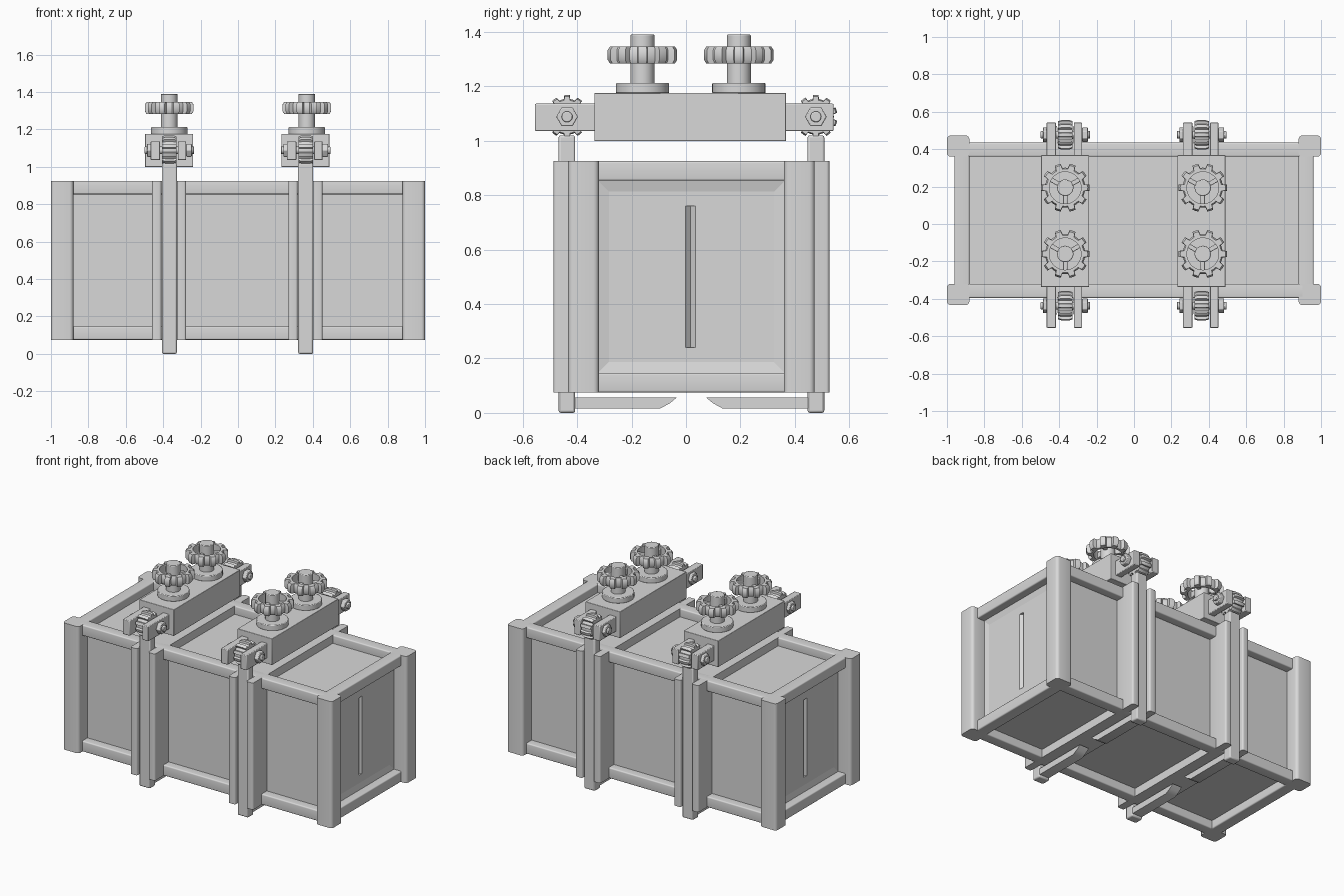
import bpy, bmesh
from math import pi, cos, sin
from mathutils import Matrix, Vector

if "Cube" in bpy.data.objects:
    bpy.data.objects.remove(bpy.data.objects["Cube"], do_unlink=True)

grey = bpy.data.materials.new("light_grey")
grey.use_nodes = True
grey.diffuse_color = (0.69, 0.69, 0.69, 1)
grey.node_tree.nodes["Principled BSDF"].inputs["Base Color"].default_value = (0.69, 0.69, 0.69, 1)

YC = 0.02              # crate centre line
SIDES = (-1, 1)
CLAMPS = ((-0.367, -0.368), (0.362, 0.368))   # strap and knob positions


def shade(ob, angle):
    bpy.ops.object.select_all(action="DESELECT")
    bpy.context.view_layer.objects.active = ob
    ob.select_set(True)
    bpy.ops.object.shade_smooth_by_angle(angle=angle)


def finish(name, bm, bevel=0.0, segments=2):
    bmesh.ops.recalc_face_normals(bm, faces=bm.faces)
    mesh = bpy.data.meshes.new(name)
    bm.to_mesh(mesh)
    bm.free()
    mesh.materials.append(grey)
    ob = bpy.data.objects.new(name, mesh)
    bpy.context.collection.objects.link(ob)
    if bevel:
        mod = ob.modifiers.new("bevel", "BEVEL")
        mod.width, mod.segments = bevel, segments
        mod.limit_method = "ANGLE"
    shade(ob, 0.6)
    return ob


def block(x, y, z):
    bm = bmesh.new()
    bmesh.ops.create_cube(bm, size=1)
    spans = [sorted(s) for s in (x, y, z)]
    bmesh.ops.scale(bm, vec=[b - a for a, b in spans], verts=bm.verts)
    bmesh.ops.translate(bm, vec=[(a + b) / 2 for a, b in spans], verts=bm.verts)
    return bm


def box(name, x, y, z, bevel=0.006, segments=2):
    return finish(name, block(x, y, z), bevel, segments)


def bar(name, x, y, z, axis, radius):
    # box rounded only along its length, with square ends
    bm = block(x, y, z)
    edges = [e for e in bm.edges if abs((e.verts[0].co - e.verts[1].co).normalized()[axis]) > 0.9]
    bmesh.ops.bevel(bm, geom=edges, offset=radius, segments=4, profile=0.5, affect="EDGES")
    return finish(name, bm)


def turn(bm, axis, at):
    if axis == "X":
        bmesh.ops.rotate(bm, matrix=Matrix.Rotation(pi / 2, 3, "Y"), verts=bm.verts)
    bmesh.ops.translate(bm, vec=at, verts=bm.verts)


def cylinder(name, at, radius, length, axis="Z", sides=32, bevel=0.004):
    bm = bmesh.new()
    bmesh.ops.create_cone(bm, cap_ends=True, segments=sides, radius1=radius,
                          radius2=radius, depth=length)
    turn(bm, axis, at)
    return finish(name, bm, bevel)


def gear(name, at, inner, root, tip, width, axis="Z", teeth=10):
    # toothed ring with chamfered rims, bridged to an inner wall
    bm = bmesh.new()
    rings = []
    for z, shrink in ((-0.5, 0.93), (-0.28, 1), (0.28, 1), (0.5, 0.93)):
        ring = []
        for t in range(teeth):
            for part, r in ((-0.5, root), (-0.28, root), (-0.2, tip), (0, tip), (0.2, tip), (0.28, root)):
                a = (t + part) * 2 * pi / teeth
                ring.append(bm.verts.new((r * shrink * cos(a), r * shrink * sin(a), z * width)))
        rings.append(ring)
    for z in (0.5, -0.5):
        rings.append([bm.verts.new((*(v.co.xy.normalized() * inner), z * width)) for v in rings[0]])
    count = len(rings[0])
    for k, ring in enumerate(rings):
        above = rings[(k + 1) % len(rings)]
        for i in range(count):
            j = (i + 1) % count
            bm.faces.new((ring[i], ring[j], above[j], above[i]))
    turn(bm, axis, at)
    return finish(name, bm)


def prism(name, points, x):
    # side profile in (y, z), extruded along x
    bm = bmesh.new()
    face = bm.faces.new([bm.verts.new((x[0], y, z)) for y, z in points])
    out = bmesh.ops.extrude_face_region(bm, geom=[face])
    bmesh.ops.translate(bm, vec=(x[1] - x[0], 0, 0),
                        verts=[v for v in out["geom"] if isinstance(v, bmesh.types.BMVert)])
    return finish(name, bm)


def ys(s, a, b):
    return (YC + s * a, YC + s * b)


# Crate body, sunk behind its frame, with slightly dished ends
bm = block((-0.91, 0.91), ys(1, -0.36, 0.36), (0.13, 0.87))
ends = [f for f in bm.faces if abs(f.calc_center_median().x) > 0.9]
bmesh.ops.inset_individual(bm, faces=ends, thickness=0.08, depth=-0.012)
body = finish("crate_body", bm)
for s in SIDES:
    # tapered groove down the middle of each end
    bm = bmesh.new()
    bmesh.ops.create_cone(bm, cap_ends=True, segments=4, radius1=0.02, radius2=0.02, depth=0.52)
    bmesh.ops.translate(bm, vec=(s * 0.9, YC - 0.003, 0.5), verts=bm.verts)
    cutter = finish("groove_cutter", bm)
    cutter.hide_render = True
    mod = body.modifiers.new("groove", "BOOLEAN")
    mod.operation, mod.object, mod.solver = "DIFFERENCE", cutter, "EXACT"
    bpy.context.view_layer.objects.active = body
    bpy.ops.object.modifier_apply(modifier=mod.name)
    bpy.data.objects.remove(cutter, do_unlink=True)
shade(body, 0.1)

# Corner posts and frame rails
LEVELS = ((0.075, 0.147), (0.853, 0.925))
for s in SIDES:
    for t in SIDES:
        bar("corner_post", (s * 0.88, s), ys(t, 0.34, 0.453), (0.075, 0.925), 2, 0.02)
    for z in LEVELS:
        bar("end_rail", (s * 0.88, s * 0.96), ys(1, -0.36, 0.36), z, 1, 0.008)
        bar("long_rail", (-0.9, 0.9), ys(s, 0.34, 0.415), z, 0, 0.008)

for cx, kx in CLAMPS:
    # Paired ribs that guide the strap, joined by wide cross rails
    for a, b in ((-0.093, -0.043), (0.04, 0.09)):
        for t in SIDES:
            bar("guide_rib", (cx + a, cx + b), ys(t, 0.35, 0.507), (0.075, 0.925), 2, 0.012)
    for z in LEVELS:
        box("cross_rail", (cx - 0.093, cx + 0.09), ys(1, -0.36, 0.36), z, 0)

    # Straps with tapered feet hooked under the crate
    for t in SIDES:
        box("strap", (cx - 0.04, cx + 0.04), ys(t, 0.427, 0.488), (0, 1.02), 0.008)
        foot = [(0.43, 0.016), (0.115, 0.016), (0.08, 0.035), (0.053, 0.057), (0.43, 0.057)]
        prism("strap_foot", [(YC + t * y, z) for y, z in foot], (cx - 0.035, cx + 0.035))

    # Clamp block with two fork arms
    box("clamp_block", (cx - 0.13, cx + 0.127), (-0.337, 0.368), (0.999, 1.176), 0.003)
    for a, b in ((-0.1, -0.05), (0.045, 0.09)):
        box("fork_arm", (cx + a, cx + b), (-0.555, 0.542), (1.036, 1.136), 0.004)

    for t in SIDES:
        # Tension wheel on its axle, between the arms
        at = Vector((cx, YC + t * 0.457, 1.088))
        gear("tension_wheel", at, 0.02, 0.066, 0.08, 0.076, "X")
        cylinder("axle", at, 0.02, 0.265, "X", 20)
        for s in SIDES:
            cylinder("axle_nut", at + Vector((s * 0.105, 0, 0)), 0.04, 0.03, "X", 6)

        # Hand knob: collar, shaft, toothed ring and spokes
        ky = YC - 0.003 + t * 0.177
        cylinder("knob_collar", (kx, ky, 1.193), 0.098, 0.038)
        cylinder("knob_shaft", (kx, ky, 1.28), 0.044, 0.22)
        gear("knob_ring", (kx, ky, 1.315), 0.085, 0.107, 0.13, 0.064)
        for k in range(3):
            spoke = box("knob_spoke", (0.03, 0.095), (-0.012, 0.012), (-0.02, 0.02), 0.004)
            spoke.location = (kx, ky, 1.315)
            spoke.rotation_euler.z = pi / 6 + k * 2 * pi / 3
